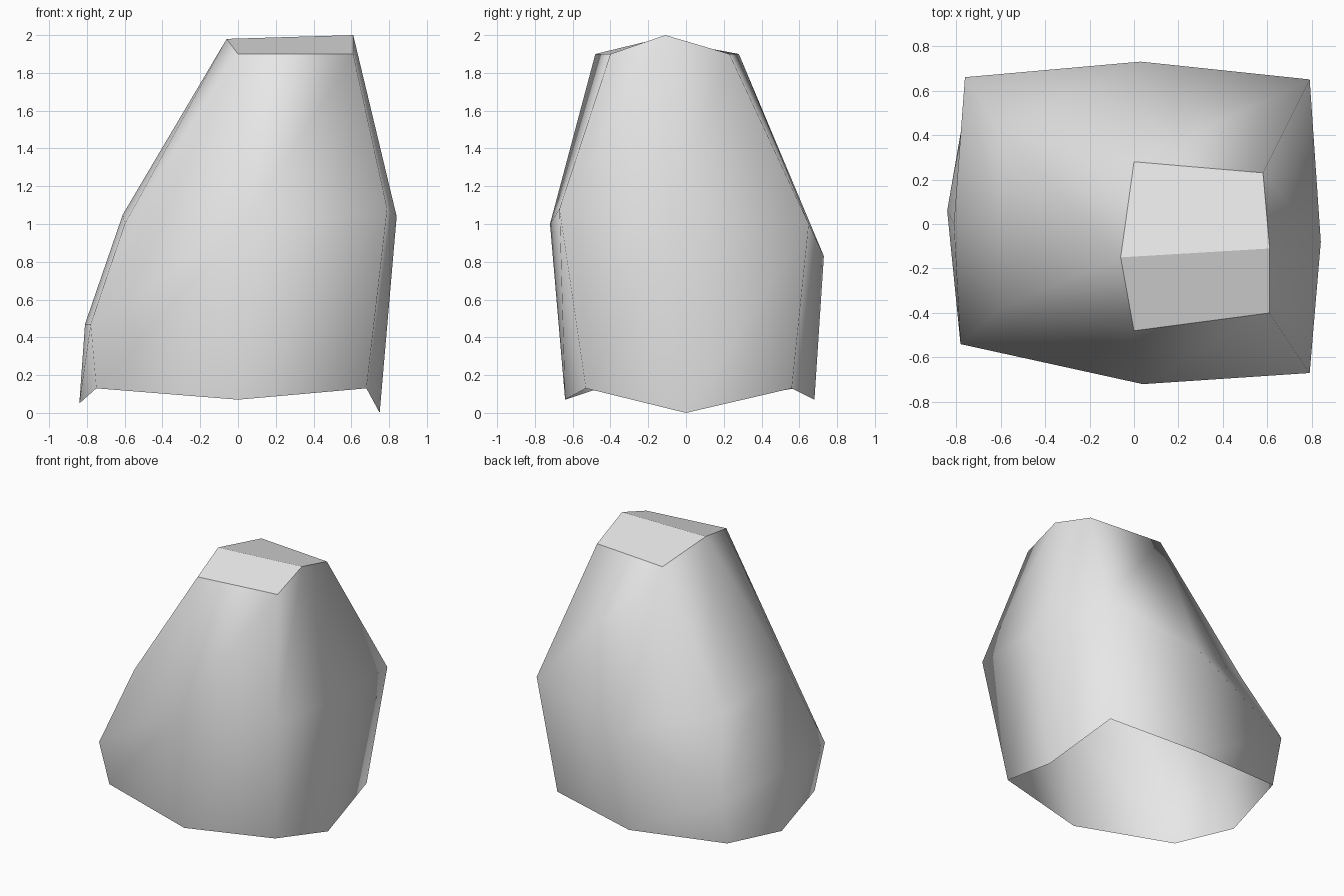
import bpy
import bmesh

# Remove the default cube only
default_cube = bpy.data.objects.get("Cube")
if default_cube:
    bpy.data.objects.remove(default_cube, do_unlink=True)


def make_material(name, colour):
    material = bpy.data.materials.new(name)
    material.use_nodes = True
    material.diffuse_color = colour
    shader = material.node_tree.nodes.get("Principled BSDF")
    shader.inputs["Base Color"].default_value = colour
    return material


stone_grey = make_material("stone grey", (0.8, 0.8, 0.8, 1.0))

# Three outlines of the boulder, each counter-clockwise from the front right corner:
# corner, side middle, corner, side middle and so on
lower_rim = [
    (0.68, -0.53, 0.13), (0.75, 0, 0), (0.68, 0.56, 0.13), (0, 0.68, 0.07),
    (-0.75, 0.58, 0.13), (-0.84, 0.06, 0.05), (-0.75, -0.46, 0.13), (0, -0.64, 0.07),
]
waist = [
    (0.79, -0.67, 1.08), (0.84, -0.08, 1.04), (0.79, 0.65, 1), (0.03, 0.73, 0.83),
    (-0.76, 0.66, 0.47), (-0.81, 0, 0.47), (-0.78, -0.54, 0.47), (0.04, -0.72, 1),
]
shoulder = [
    (0.61, -0.4, 1.9), (0.61, -0.11, 2), (0.58, 0.23, 1.9), (0, 0.28, 1.9),
    (-0.6, 0.42, 1), (-0.61, 0, 1.05), (-0.6, -0.38, 1), (0, -0.48, 1.9),
]
ridge_end = (-0.06, -0.15, 1.98)

bm = bmesh.new()
rings = [[bm.verts.new(point) for point in ring] for ring in (lower_rim, waist, shoulder)]
peak = bm.verts.new(ridge_end)

# Rounded side walls, open underneath
for below, above in zip(rings, rings[1:]):
    for i in range(len(below)):
        j = (i + 1) % len(below)
        bm.faces.new((below[i], below[j], above[j], above[i])).smooth = True

# Cap: two flat roof planes on the right, two smooth slopes on the left
top = rings[-1]
for corner in range(0, len(top), 2):
    face = bm.faces.new((peak, top[corner - 1], top[corner], top[corner + 1]))
    face.smooth = corner >= 4

bm.normal_update()
mesh = bpy.data.meshes.new("boulder")
bm.to_mesh(mesh)
bm.free()
mesh.materials.append(stone_grey)
boulder = bpy.data.objects.new("boulder", mesh)
bpy.context.collection.objects.link(boulder)
